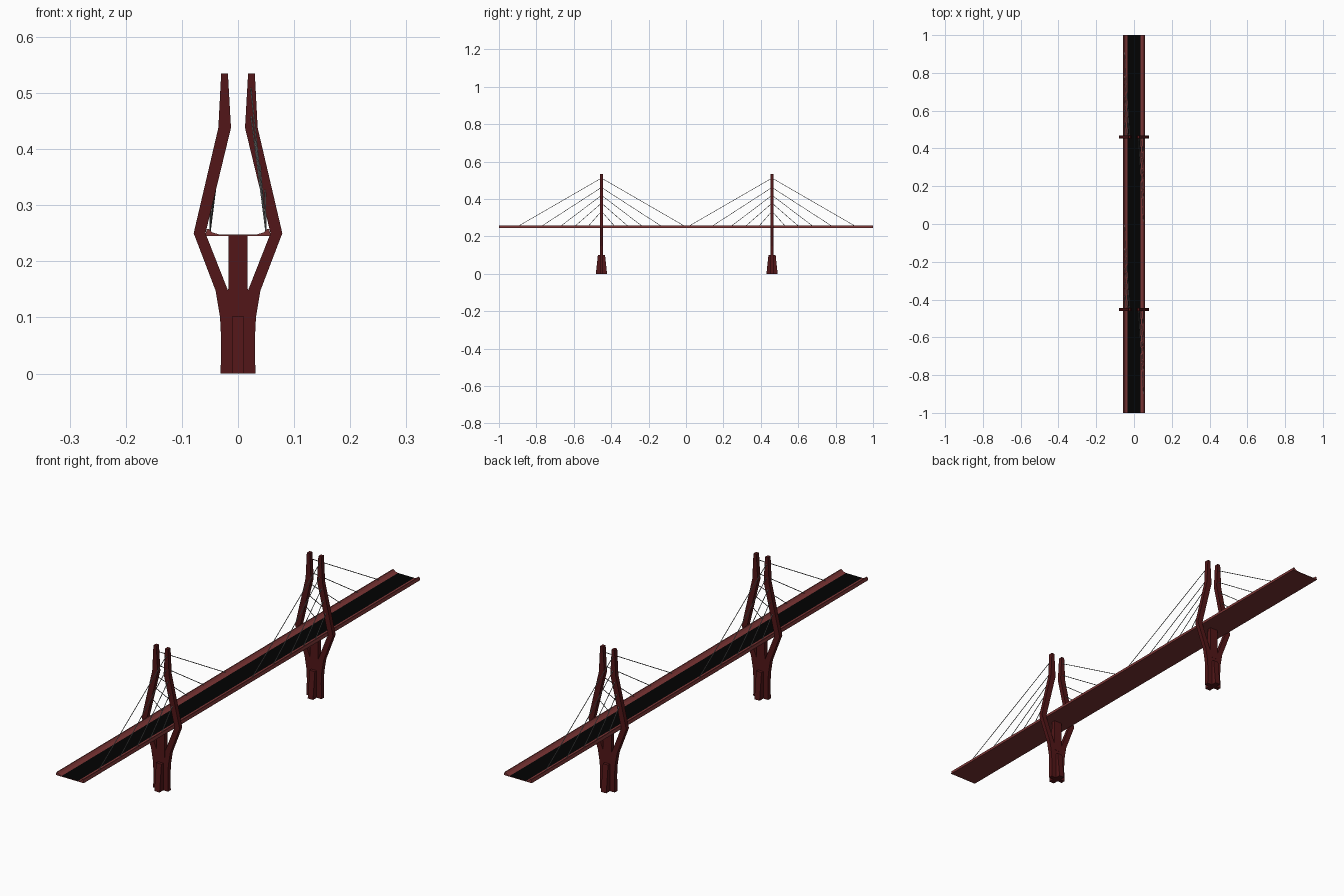
import bpy, bmesh
from mathutils import Vector

if "Cube" in bpy.data.objects:
    bpy.data.objects.remove(bpy.data.objects["Cube"])


def material(name, rgb):
    m = bpy.data.materials.new(name)
    m.diffuse_color = (*rgb, 1.0)
    m.use_nodes = True
    m.node_tree.nodes["Principled BSDF"].inputs["Base Color"].default_value = m.diffuse_color
    return m


DARK_RED = material("dark red steel", (0.085, 0.008, 0.009))
CURB_RED = material("deck red", (0.19, 0.034, 0.034))
ASPHALT = material("black asphalt", (0.0005, 0.0005, 0.0005))
CABLE_GREY = material("cable grey", (0.28, 0.28, 0.28))


def finish(name, bm, mats):
    bmesh.ops.recalc_face_normals(bm, faces=bm.faces)
    me = bpy.data.meshes.new(name)
    bm.to_mesh(me)
    bm.free()
    for m in mats:
        me.materials.append(m)
    ob = bpy.data.objects.new(name, me)
    bpy.context.collection.objects.link(ob)
    return ob


def extrude_xz(name, points, y0, y1, mats):
    """Closed (x, z) outline extruded along y."""
    bm = bmesh.new()
    face = bm.faces.new([bm.verts.new((x, y0, z)) for x, z in points])
    ext = bmesh.ops.extrude_face_region(bm, geom=[face])
    verts = [g for g in ext["geom"] if isinstance(g, bmesh.types.BMVert)]
    bmesh.ops.translate(bm, verts=verts, vec=(0, y1 - y0, 0))
    bm.normal_update()
    ngons = [f for f in bm.faces if len(f.verts) > 4]
    bmesh.ops.triangulate(bm, faces=ngons, ngon_method='EAR_CLIP')
    return finish(name, bm, mats)


def mirrored(half):
    return half + [(-x, z) for x, z in reversed(half)]


# deck: thin slab with raised, tapering curbs on both edges, road on top
deck_half = [(0.058, 0.2455), (0.0575, 0.250), (0.0555, 0.2575), (0.052, 0.2575),
             (0.046, 0.2515), (0.034, 0.248)]
deck = extrude_xz("deck", mirrored(deck_half), -1, 1, [CURB_RED, ASPHALT])
for p in deck.data.polygons:
    if p.normal.z > 0.3 and abs(p.center.x) < 0.03:
        p.material_index = 1

# tower leg outline (right half), from pier foot to tip and back down inside
LEG = [(0.0, 0.0), (0.031, 0.0), (0.030, 0.06), (0.032, 0.10), (0.040, 0.148),
       (0.079, 0.250), (0.035, 0.438), (0.030, 0.535), (0.018, 0.535),
       (0.0125, 0.438), (0.058, 0.250), (0.0175, 0.147), (0.0, 0.147)]
TOWERS = {"south": -0.452, "north": 0.460}

# stay cables: height on leg, x on leg, reach along the deck
STAYS = [(0.512, 0.0225, 0.450), (0.462, 0.0230, 0.325), (0.420, 0.0300, 0.222),
         (0.378, 0.0385, 0.145), (0.335, 0.0480, 0.073)]


def add_rod(bm, a, b, radius):
    d = b - a
    made = bmesh.ops.create_cone(bm, cap_ends=True, segments=6, radius1=radius,
                                 radius2=radius, depth=d.length)
    rot = d.to_track_quat('Z', 'Y')
    for v in made["verts"]:
        v.co = rot @ v.co + (a + b) / 2


for label, y in TOWERS.items():
    # two bent legs joined at the pier
    for side, s in (("right", 1), ("left", -1)):
        extrude_xz(f"{label}_{side}_leg", [(s * x, z) for x, z in LEG],
                   y - 0.008, y + 0.008, [DARK_RED])

    # centre column carrying the deck
    extrude_xz(f"{label}_centre_column",
               [(-0.0175, 0.12), (0.0175, 0.12), (0.017, 0.2453), (-0.017, 0.2453)],
               y - 0.0085, y + 0.0085, [DARK_RED])

    # tapered buttress crossing the pier foot
    bm = bmesh.new()
    bmesh.ops.create_cube(bm, size=1)
    for v in bm.verts:
        top = v.co.z > 0
        half = 0.019 if top else 0.030
        v.co = Vector((0.022 * v.co.x, y + (half if v.co.y > 0 else -half),
                       0.102 if top else 0.0))
    finish(f"{label}_buttress", bm, [DARK_RED])

    # right leg carries the cables toward -y, left leg those toward +y
    for side, sx, sy in (("right", 1, -1), ("left", -1, 1)):
        bm = bmesh.new()
        for z, x, reach in STAYS:
            add_rod(bm, Vector((sx * x, y, z)),
                    Vector((sx * 0.050, y + sy * reach, 0.252)), 0.0013)
        finish(f"{label}_{side}_cables", bm, [CABLE_GREY])
